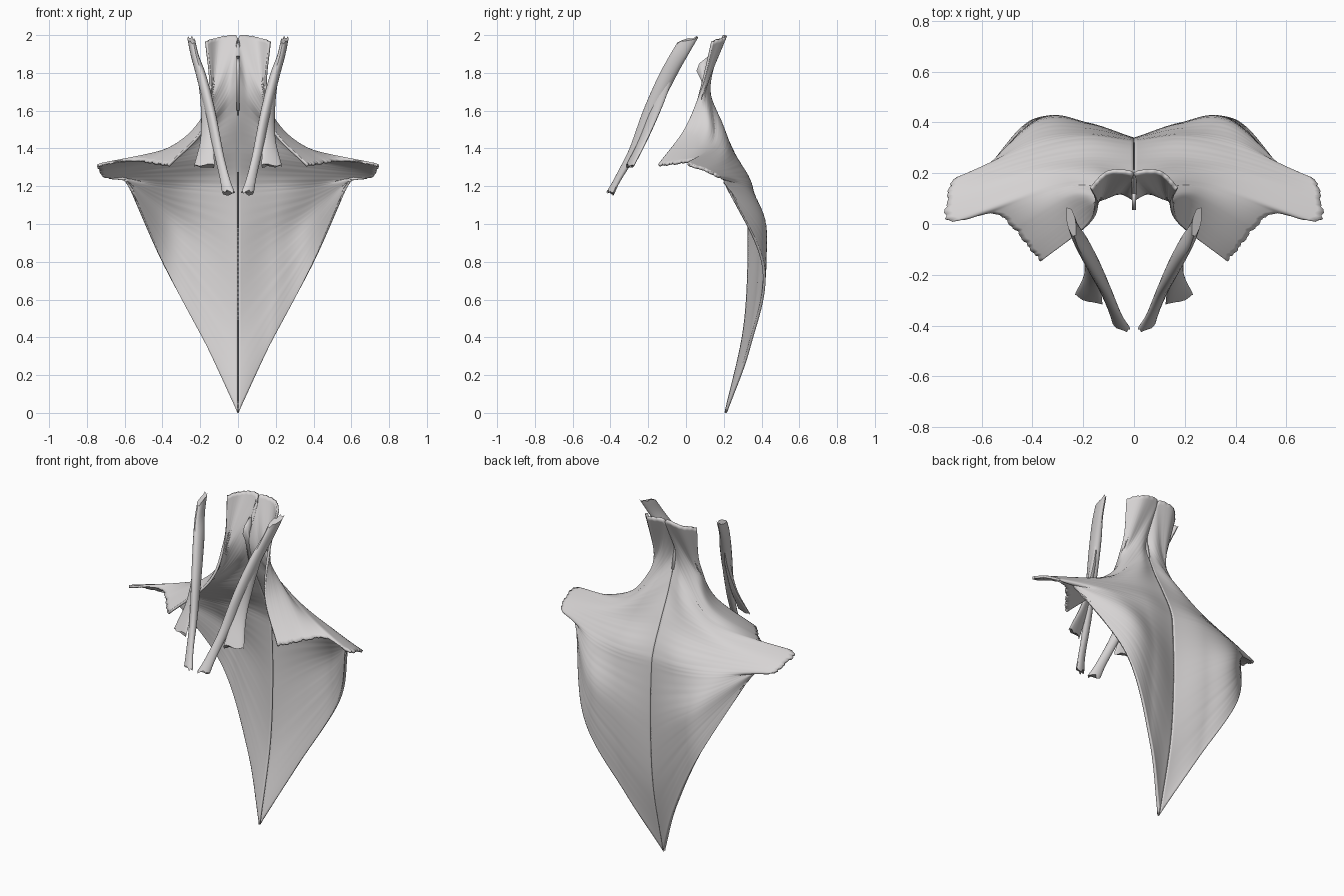
import bpy, bmesh, math, random
from mathutils import Vector

random.seed(4)
if "Cube" in bpy.data.objects:
    bpy.data.objects.remove(bpy.data.objects["Cube"])

grey = bpy.data.materials.new("pale_grey")
grey.use_nodes = True
grey.diffuse_color = (0.68, 0.66, 0.66, 1)
grey.node_tree.nodes["Principled BSDF"].inputs["Base Color"].default_value = grey.diffuse_color


def spline(rows, t):
    """Smooth interpolation through rows of numbers, t from 0 to 1."""
    s = t * (len(rows) - 1)
    i = min(int(s), len(rows) - 2)
    f = s - i

    def row(k):
        if k < 0:
            return [2 * a - b for a, b in zip(rows[0], rows[1])]
        if k >= len(rows):
            return [2 * a - b for a, b in zip(rows[-1], rows[-2])]
        return rows[k]

    return [b + f * ((c - a) + f * ((2 * a - 5 * b + 4 * c - d) + f * (3 * b - a - 3 * c + d))) / 2
            for a, b, c, d in zip(row(i - 1), row(i), row(i + 1), row(i + 2))]


def grid_faces(bm, grid, wrap=False):
    for r, s in zip(grid, grid[1:]):
        for j in range(len(r) if wrap else len(r) - 1):
            k = (j + 1) % len(r)
            bm.faces.new((r[j], r[k], s[k], s[j]))


def finish(bm, name, thickness=0, mirror=True):
    bmesh.ops.recalc_face_normals(bm, faces=bm.faces)
    mesh = bpy.data.meshes.new(name)
    bm.to_mesh(mesh)
    bm.free()
    mesh.materials.append(grey)
    ob = bpy.data.objects.new(name, mesh)
    bpy.context.collection.objects.link(ob)
    if thickness:
        solid = ob.modifiers.new("thickness", 'SOLIDIFY')
        solid.thickness = thickness
        solid.offset = 0
    if mirror:
        m = ob.modifiers.new("mirror", 'MIRROR')
        m.use_mirror_merge = False
    bpy.ops.object.select_all(action='DESELECT')
    ob.select_set(True)
    bpy.context.view_layer.objects.active = ob
    bpy.ops.object.shade_smooth_by_angle(angle=math.radians(40))


# Back sheet: guide fibres from the neck and spine out to the shoulder
fibres = [
    [(.17, .14, 1.97), (.148, .08, 1.72), (.185, -.005, 1.5), (.365, -.145, 1.31)],
    [(.1, .205, 1.99), (.135, .1, 1.72), (.215, .06, 1.5), (.415, -.09, 1.315)],
    [(0, .195, 1.985), (.1, .11, 1.72), (.24, .11, 1.49), (.47, -.02, 1.325)],
    [(0, .1, 1.78), (.085, .135, 1.63), (.27, .145, 1.44), (.56, .045, 1.335)],
    [(0, .15, 1.59), (.14, .195, 1.5), (.36, .16, 1.385), (.73, .01, 1.315)],
    [(0, .235, 1.41), (.2, .245, 1.37), (.45, .2, 1.325), (.735, .1, 1.285)],
    [(0, .305, 1.25), (.2, .325, 1.25), (.43, .275, 1.25), (.71, .17, 1.25)],
    [(0, .325, 1.13), (.2, .355, 1.155), (.4, .33, 1.185), (.605, .2, 1.24)],
    [(0, .332, .8), (.18, .39, .93), (.37, .4, 1.05), (.6, .2, 1.235)],
    [(0, .305, .42), (.185, .38, .66), (.375, .41, .91), (.59, .2, 1.225)],
    [(0, .21, 0), (.163, .335, .35), (.385, .41, .77), (.58, .21, 1.215)],
]
ACROSS, ALONG = 160, 40
bm = bmesh.new()
grid = []
for i in range(ACROSS + 1):
    t = i / ACROSS
    guide = [spline([f[k] for f in fibres], t) for k in range(4)]
    # Uneven torn ends at the shoulder and the skull
    torn = math.sin(i * .9) * math.sin(i * .37)
    ragged = .008 * torn - random.uniform(0, .006) if t < .6 else 0
    frayed = .004 + .004 * torn if t < .2 else 0
    ridge = random.uniform(-.0007, .0007)
    line = []
    for j in range(ALONG + 1):
        u = frayed + j / ALONG * (1 + min(ragged, 0) - frayed)
        p = Vector(spline(guide, u))
        p.x = max(p.x, .002)
        p.y += ridge * math.sin(math.pi * u)
        line.append(bm.verts.new(p))
    grid.append(line)
grid_faces(bm, grid)
finish(bm, "back_muscle_sheet", thickness=.014)


def strap(name, rows):
    """Flat tapering strap; rows hold centre, half-width vector and half-thickness."""
    bm = bmesh.new()
    steps, sides = 40, 16
    rings = []
    for i in range(steps + 1):
        t = i / steps
        r = spline(rows, t)
        centre, wide = Vector(r[:3]), Vector(r[3:6])
        tangent = Vector(spline(rows, min(1, t + .01))[:3]) - Vector(spline(rows, max(0, t - .01))[:3])
        thin = tangent.cross(wide).normalized() * r[6]
        ring = []
        for k in range(sides):
            a = math.tau * k / sides
            fray = random.uniform(-.012, .012) if i in (0, steps) else 0
            ring.append(bm.verts.new(centre + wide * math.cos(a) + thin * math.sin(a)
                                     + tangent.normalized() * fray))
        rings.append(ring)
    grid_faces(bm, rings, wrap=True)
    bm.faces.new(rings[0])
    bm.faces.new(rings[-1])
    finish(bm, name)


# Front neck straps: a long one to the breastbone, a short one to the collarbone
strap("breastbone_strap", [
    (.247, .01, 1.975, .012, .058, .018, .018),
    (.228, -.04, 1.89, .01, .055, .012, .02),
    (.193, -.1, 1.78, .01, .055, .015, .026),
    (.148, -.185, 1.6, .015, .05, .02, .026),
    (.108, -.27, 1.4, .022, .03, .01, .022),
    (.07, -.36, 1.24, .026, .012, 0, .016),
    (.05, -.4, 1.165, .034, .014, 0, .018),
])
strap("collarbone_strap", [
    (.205, -.08, 1.82, .01, .03, .01, .012),
    (.175, -.15, 1.64, .02, .035, .01, .016),
    (.165, -.22, 1.46, .032, .02, 0, .014),
    (.178, -.295, 1.31, .054, .02, 0, .01),
])

# Thin ligament blade on the midline, inside the neck
bm = bmesh.new()
blade = [(.12, 1.89), (.07, 1.85), (.055, 1.81), (.08, 1.76), (.12, 1.6), (.14, 1.6), (.11, 1.76)]
bm.faces.new([bm.verts.new((0, y, z)) for y, z in blade])
finish(bm, "neck_ligament", thickness=.016, mirror=False)
